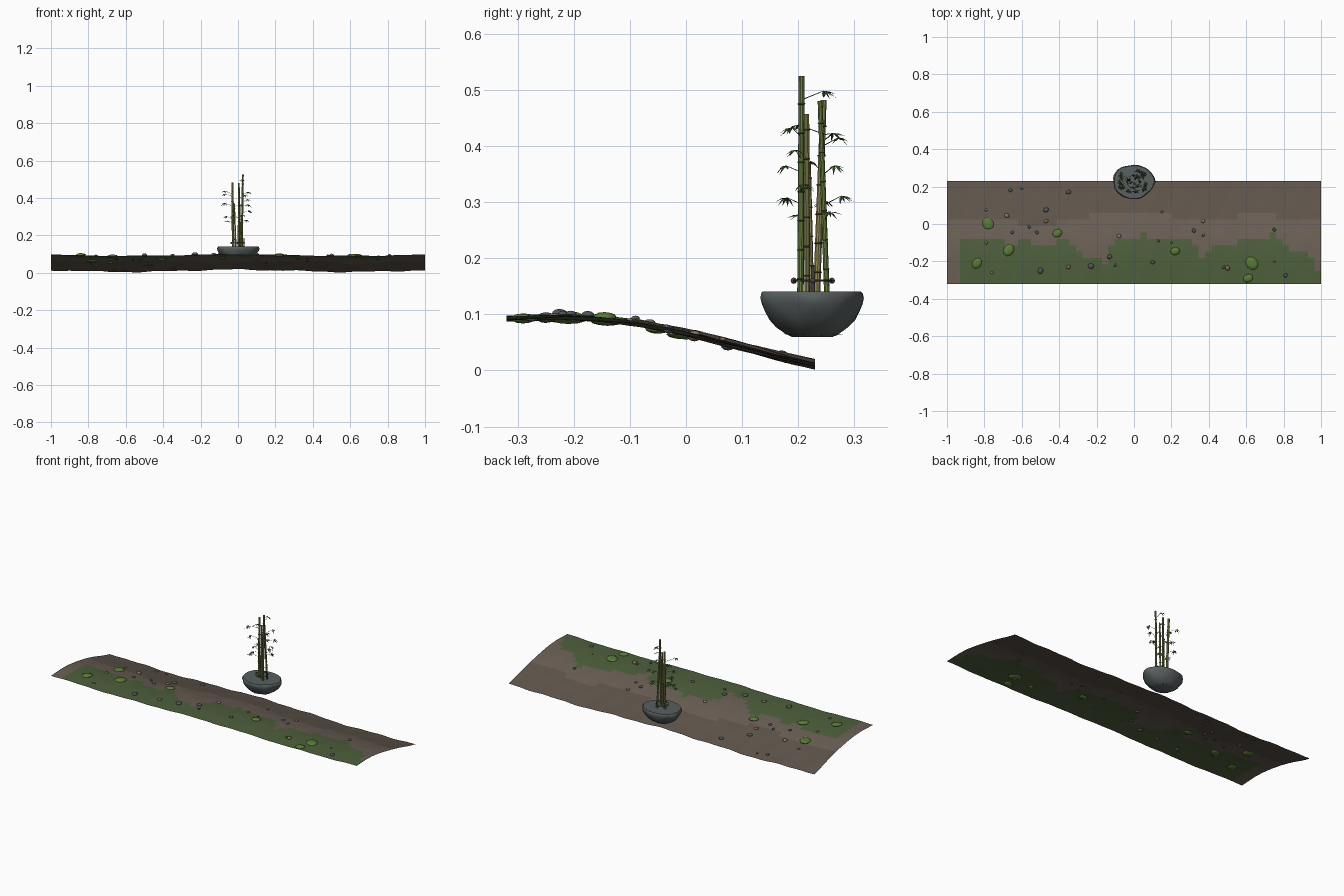
import bpy, bmesh, random
from math import sin, cos, pi, tau
from mathutils import Vector, Matrix

if "Cube" in bpy.data.objects:
    bpy.data.objects.remove(bpy.data.objects["Cube"])

random.seed(7)


def mat(name, r, g, b):
    m = bpy.data.materials.new(name)
    m.diffuse_color = (r, g, b, 1)
    m.use_nodes = True
    m.node_tree.nodes["Principled BSDF"].inputs["Base Color"].default_value = m.diffuse_color
    return m


MOSS = mat("moss", .075, .115, .045)
TAN = mat("light_soil", .145, .115, .09)
BROWN = mat("dark_soil", .115, .092, .072)
MOUND = mat("moss_mound", .10, .20, .04)
STONES = [mat("grey_stone", .09, .09, .10), mat("pale_stone", .22, .19, .15), mat("rust_stone", .22, .13, .07)]
ROCK = mat("pot_rock", .10, .115, .115)
GREEN = mat("green_cane", .16, .24, .06)
OLIVE = mat("olive_cane", .27, .25, .09)
NODE = mat("cane_node", .07, .09, .03)
LEAF = mat("leaf", .05, .12, .03)
ROPE = mat("binding", .06, .055, .05)


def finish(name, bm, mats, angle=None):
    me = bpy.data.meshes.new(name)
    bmesh.ops.recalc_face_normals(bm, faces=bm.faces)
    bm.to_mesh(me)
    bm.free()
    for m in mats:
        me.materials.append(m)
    ob = bpy.data.objects.new(name, me)
    bpy.context.collection.objects.link(ob)
    if angle:
        bpy.ops.object.select_all(action='DESELECT')
        ob.select_set(True)
        bpy.context.view_layer.objects.active = ob
        bpy.ops.object.shade_smooth_by_angle(angle=angle)
    return ob


def interp(pts, t):
    for (a, va), (b, vb) in zip(pts, pts[1:]):
        if t <= b:
            return va + (vb - va) * max(0, (t - a) / (b - a))
    return pts[-1][1]


# ground: thin undulating bank, coloured per cell
SLOPE = [(-.32, .093), (-.22, .095), (-.15, .092), (-.08, .084), (0, .068), (.1, .043), (.18, .022), (.23, .011)]
MOSS_EDGE = [(-1, -.4), (-.94, -.4), (-.92, -.075), (-.72, -.075), (-.68, -.14), (-.6, -.06), (-.53, -.11),
             (-.34, -.09), (-.27, -.17), (-.15, -.21), (-.13, -.1), (.04, -.06), (.3, -.08), (.36, -.17),
             (.45, -.11), (.66, -.08), (.75, -.05), (.83, -.13), (.95, -.17), (1, -.27)]
SOIL_EDGE = [(-1, .02), (-.7, .01), (-.45, 0), (-.3, .02), (-.2, .06), (.17, .06), (.25, .02), (.52, .03),
             (.6, .06), (.74, .06), (.8, .02), (1, .02)]


def height(x, y):
    k = .6 + .4 * (y + .32) / .55
    return interp(SLOPE, y) + k * (.006 * cos(5.3 * x) + .0025 * sin(17 * x + 9 * y) + .0015 * sin(41 * x - 23 * y))


bm = bmesh.new()
NX, NY = 58, 16
grid = []
for j in range(NY + 1):
    row = []
    for i in range(NX + 1):
        x, y = -1 + 2 * i / NX, -.32 + .55 * j / NY
        row.append(bm.verts.new((x, y, height(x, y))))
    grid.append(row)
for j in range(NY):
    for i in range(NX):
        f = bm.faces.new((grid[j][i], grid[j][i + 1], grid[j + 1][i + 1], grid[j + 1][i]))
        c = f.calc_center_median()
        f.material_index = 0 if c.y < interp(MOSS_EDGE, c.x) else 1 if c.y < interp(SOIL_EDGE, c.x) else 2
finish("ground_bank", bm, [MOSS, TAN, BROWN], 1.0)


# moss mounds and pebbles resting on the bank
def lump(bm, x, y, r, flat, sink, mi=0):
    m = (Matrix.Translation((x, y, height(x, y) + sink)) @ Matrix.Rotation(random.uniform(0, tau), 4, 'Z')
         @ Matrix.Diagonal((r * 1.08, r * .88, flat, 1)))
    new = bmesh.ops.create_icosphere(bm, subdivisions=2, radius=1, matrix=m)["verts"]
    for f in {f for v in new for f in v.link_faces}:
        f.material_index = mi


bm = bmesh.new()
for x, y, r in [(-.78, 0, .034), (-.67, -.14, .031), (-.84, -.21, .028), (-.41, -.05, .025),
                (.22, -.145, .024), (.63, -.21, .035), (.61, -.29, .025)]:
    lump(bm, x, y, r, .009, .001)
finish("moss_mounds", bm, [MOUND], .8)

bm = bmesh.new()
PEBBLES = [(-.66, .18, 10), (-.35, .17, 13), (-.68, .045, 13), (-.47, .075, 14), (-.47, .015, 12), (-.52, -.045, 10),
           (-.56, -.015, 9), (-.79, -.1, 9), (-.5, -.25, 16), (-.35, -.23, 12), (-.23, -.225, 16), (-.13, -.175, 13),
           (-.08, -.065, 12), (.1, -.205, 11), (.15, .065, 7), (.13, -.09, 8), (.32, -.035, 11), (.37, .015, 10),
           (.37, -.06, 8), (.5, -.235, 14), (.75, -.03, 10), (.81, -.275, 11), (-.79, .075, 8), (-.1, -.22, 8),
           (.75, -.2, 6), (-.6, .19, 6), (-.65, -.045, 9), (-.76, -.26, 8), (.48, -.23, 9), (.2, -.1, 6)]
for i, (x, y, r) in enumerate(PEBBLES):
    lump(bm, x, y, r / 1000, r * .0006, r * .00015, (0, 0, 1, 0, 2)[i % 5])
finish("pebbles", bm, STONES, .8)

# rock pot: lofted irregular rings, flat top
PC = Vector((-.002, .226, 0))
bm = bmesh.new()
N, rings = 32, []
for z, s in [(.06, .40), (.066, .53), (.077, .69), (.090, .82), (.104, .91), (.118, .975), (.129, 1), (.137, .985), (.141, .95), (.141, .80)]:
    ring = []
    for k in range(N):
        a = tau * k / N
        w = 1 + .025 * sin(3 * a + .6) + .02 * sin(5 * a + 60 * z) + .012 * sin(9 * a - 90 * z)
        ring.append(bm.verts.new(PC + Vector((.112 * s * w * cos(a), .092 * s * w * sin(a), z))))
    rings.append(ring)
for a, b in zip(rings, rings[1:]):
    for k in range(N):
        bm.faces.new((a[k], a[(k + 1) % N], b[(k + 1) % N], b[k]))
bm.faces.new(rings[0])
bm.faces.new(rings[-1])
finish("rock_pot", bm, [ROCK], .6)


def tube(bm, p, q, r1, r2, seg=10, mi=0):
    d = q - p
    m = Matrix.Translation((p + q) / 2) @ d.to_track_quat('Z', 'Y').to_matrix().to_4x4()
    new = bmesh.ops.create_cone(bm, cap_ends=True, segments=seg, radius1=r1, radius2=r2, depth=d.length, matrix=m)["verts"]
    for f in {f for v in new for f in v.link_faces}:
        f.material_index = mi


# bamboo canes with raised joints: base xy, top xyz, radius
CANES = [(Vector((.020, .204, .138)), Vector((.026, .206, .525)), .0058, GREEN),
         (Vector((.002, .216, .138)), Vector((.006, .215, .457)), .0052, OLIVE),
         (Vector((-.026, .233, .138)), Vector((-.030, .245, .482)), .0066, OLIVE),
         (Vector((.014, .251, .138)), Vector((.004, .239, .480)), .0050, GREEN),
         (Vector((-.012, .224, .138)), Vector((-.020, .219, .370)), .0042, OLIVE)]
for n, (p, q, r, m) in enumerate(CANES):
    bm = bmesh.new()
    tube(bm, p, q, r, r * .88)
    up = (q - p).normalized()
    t = .025 + .006 * n
    while t < (q - p).length - .01:
        c = p + up * t
        tube(bm, c - up * .0015, c, r, r * 1.2, mi=1)
        tube(bm, c, c + up * .0015, r * 1.2, r, mi=1)
        t += .052
    finish(f"bamboo_cane_{n + 1}", bm, [m, NODE], .6)


# leaf sprays: thin twig with a fan of drooping blades
def blade(bm, base, direction, length, width, droop):
    side = direction.cross(Vector((0, 0, 1))).normalized() * width
    mid = base + direction * length * .45 - Vector((0, 0, droop * .25))
    tip = base + direction * length - Vector((0, 0, droop))
    fold = Vector((0, 0, width * .3))
    b, l, r, c, t = [bm.verts.new(v) for v in (base, mid + side - fold, mid - side - fold, mid + fold, tip)]
    for f in ((b, l, c), (c, l, t), (b, c, r), (c, t, r)):
        bm.faces.new(f).material_index = 1


SPRAYS = [(0, .022, .245, .495), (0, .052, .188, .43), (2, -.066, .262, .42), (2, -.07, .20, .435), (3, .035, .272, .412),
          (1, .01, .178, .362), (3, .05, .265, .362), (2, -.07, .222, .37), (0, .056, .21, .33), (1, -.025, .180, .305),
          (3, .020, .277, .308), (2, -.062, .245, .30), (4, -.055, .203, .275), (3, .04, .255, .28), (0, .05, .195, .39)]
bm = bmesh.new()
for n, x, y, z in SPRAYS:
    p, q = CANES[n][:2]
    e = Vector((x, y, z + .003))
    s = p.lerp(q, (z - .013 - p.z) / (q.z - p.z))
    tube(bm, s, e, .0009, .0006, 5)
    out = e - s
    out.z = 0
    out.normalize()
    for k in range(7):
        d = Matrix.Rotation((k - 3) * .5 + random.uniform(-.15, .15), 3, 'Z') @ out
        blade(bm, e, d, random.uniform(.017, .025), .0026, random.uniform(.004, .017))
finish("leaf_sprays", bm, [NODE, LEAF])

# wire binding round the cane bases, with knots
bm = bmesh.new()
loop = [PC + Vector((.034 * cos(tau * k / 20), .034 * sin(tau * k / 20), .160)) for k in range(20)]
for k in range(20):
    tube(bm, loop[k], loop[(k + 1) % 20], .0018, .0018, 6)
for k in range(0, 20, 5):
    bmesh.ops.create_icosphere(bm, subdivisions=2, radius=.0055, matrix=Matrix.Translation(loop[k]))
tube(bm, loop[0] + Vector((0, 0, -.02)), loop[0] + Vector((0, 0, .026)), .004, .003, 8)
finish("cane_binding", bm, [ROPE], .8)

# small sprigs under the pot
bm = bmesh.new()
for k in range(18):
    a = tau * k / 18
    d = Vector((cos(a), sin(a), 0))
    blade(bm, PC + Vector((d.x * .045, d.y * .037, .063)), d, .017, .0012, random.uniform(-.004, .003))
finish("base_sprigs", bm, [LEAF, LEAF])
